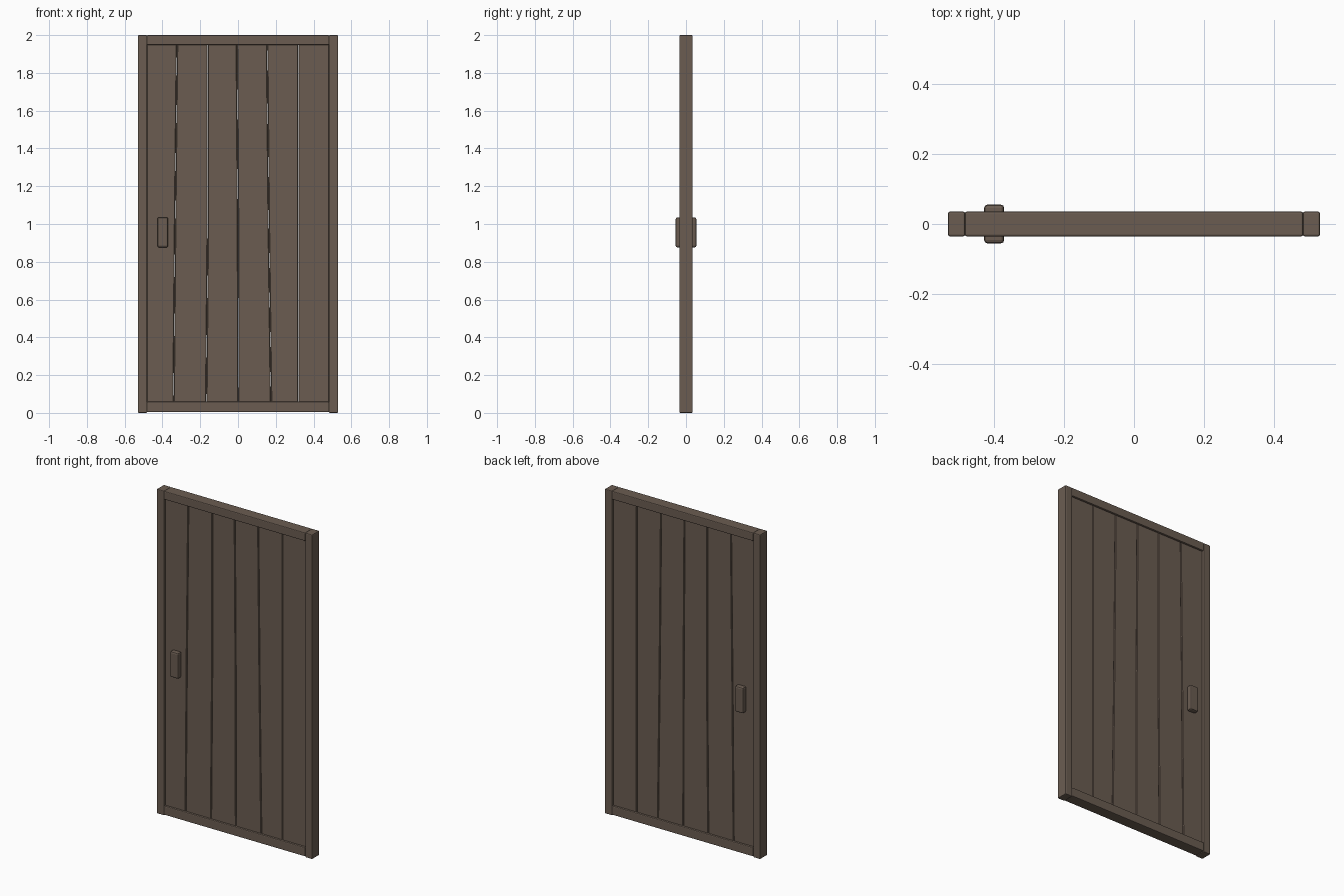
import bpy, bmesh

if "Cube" in bpy.data.objects:
    bpy.data.objects.remove(bpy.data.objects["Cube"])

wood = bpy.data.materials.new("dark brown wood")
wood.diffuse_color = (0.145, 0.108, 0.083, 1)
wood.use_nodes = True
wood.node_tree.nodes["Principled BSDF"].inputs["Base Color"].default_value = wood.diffuse_color


def finish(name, bm, bevel, segments=2):
    bmesh.ops.recalc_face_normals(bm, faces=bm.faces)
    me = bpy.data.meshes.new(name)
    bm.to_mesh(me)
    bm.free()
    me.materials.append(wood)
    ob = bpy.data.objects.new(name, me)
    bpy.context.collection.objects.link(ob)
    m = ob.modifiers.new("bevel", "BEVEL")
    m.width = bevel
    m.segments = segments
    m.limit_method = 'ANGLE'
    return ob


def slab(name, outline, y0, y1, bevel, segments=2):
    """Extrude an x-z outline from y0 to y1."""
    bm = bmesh.new()
    face = bm.faces.new([bm.verts.new((x, y0, z)) for x, z in outline])
    new = bmesh.ops.extrude_face_region(bm, geom=[face])["geom"]
    bmesh.ops.translate(bm, vec=(0, y1 - y0, 0),
                        verts=[v for v in new if isinstance(v, bmesh.types.BMVert)])
    return finish(name, bm, bevel, segments)


def box(name, x0, x1, y0, y1, z0, z1, bevel):
    return slab(name, [(x0, z0), (x1, z0), (x1, z1), (x0, z1)], y0, y1, bevel)


# Frame
T = 0.035
box("left_stile", -0.53, -0.481, -T, T, 0, 2, 0.005)
box("right_stile", 0.481, 0.53, -T, T, 0, 2, 0.005)
box("top_rail", -0.482, 0.482, -T, T, 1.948, 2, 0.005)
box("bottom_rail", -0.482, 0.482, -T, T, 0.004, 0.06, 0.005)

# Planks with slightly wavering seams: x at bottom, middle and top
seams = [(-0.484, -0.484, -0.484), (-0.341, -0.333, -0.323), (-0.168, -0.16, -0.16),
         (0.002, 0.0, -0.006), (0.175, 0.163, 0.154), (0.319, 0.319, 0.319),
         (0.484, 0.484, 0.484)]
heights = (0.05, 1.0, 1.955)
gap = 0.0005
for i, (a, b) in enumerate(zip(seams, seams[1:])):
    left = [(x + gap, z) for x, z in zip(a, heights)]
    right = [(x - gap, z) for x, z in zip(b, heights)]
    slab(f"plank_{i + 1}", right + left[::-1], -0.023, 0.023, 0.004, 1)

# Door pulls on both faces
for name, y0, y1 in (("front_handle", -0.055, -0.02), ("back_handle", 0.02, 0.055)):
    box(name, -0.427, -0.37, y0, y1, 0.876, 1.035, 0.009)
